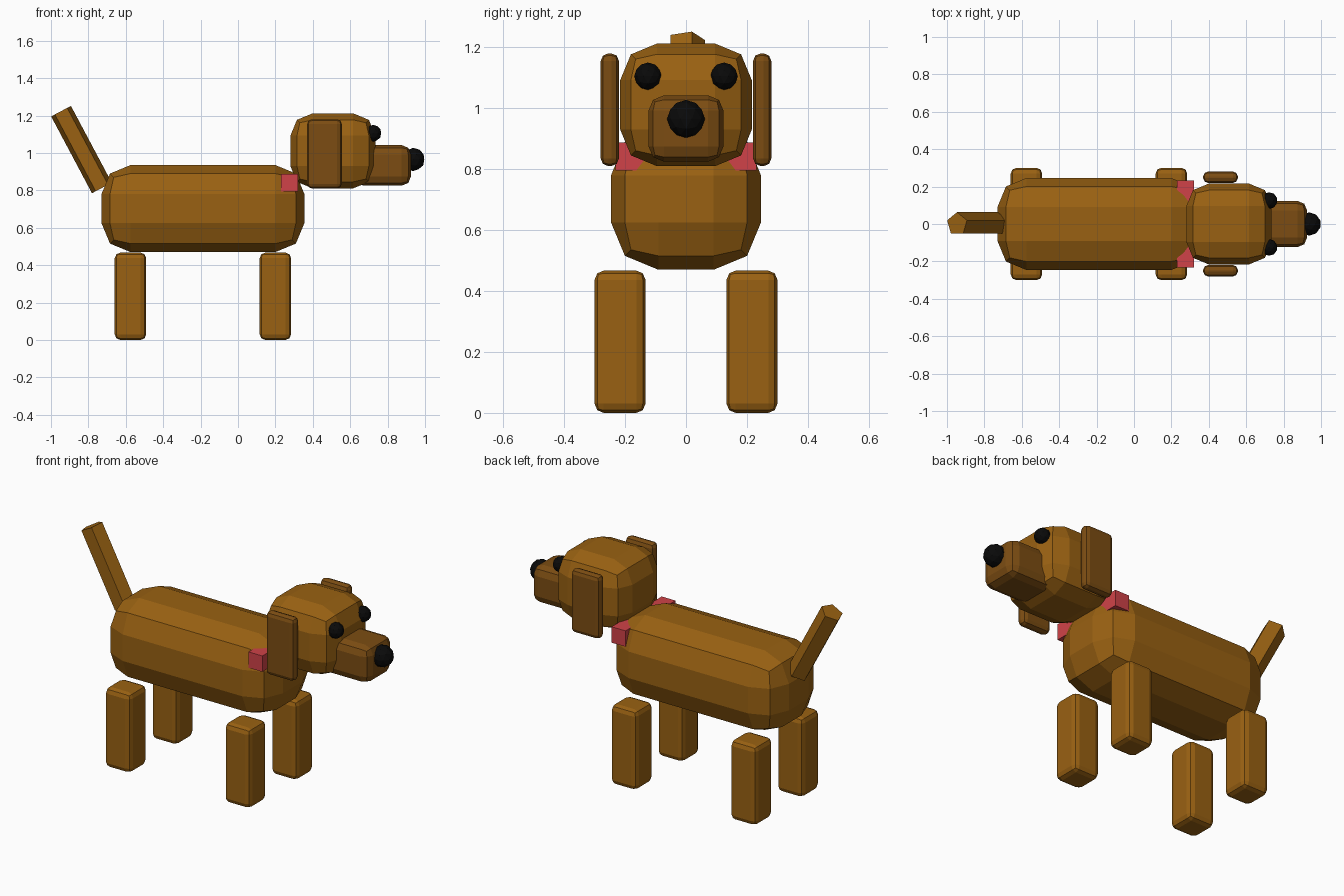
import bpy, bmesh, math
from mathutils import Matrix

default = bpy.data.objects.get("Cube")
if default:
    bpy.data.objects.remove(default, do_unlink=True)


def material(name, rgb):
    m = bpy.data.materials.new(name)
    m.use_nodes = True
    m.diffuse_color = (*rgb, 1)
    bsdf = next(n for n in m.node_tree.nodes if n.type == 'BSDF_PRINCIPLED')
    bsdf.inputs["Base Color"].default_value = (*rgb, 1)
    return m


BROWN = material("brown fur", (0.32, 0.12, 0.006))
DARK = material("dark brown fur", (0.2, 0.073, 0.006))
RED = material("red collar", (0.63, 0.055, 0.065))
BLACK = material("black", (0.003, 0.003, 0.003))


def finish(name, bm, mat):
    mesh = bpy.data.meshes.new(name)
    bm.to_mesh(mesh)
    bm.free()
    mesh.materials.append(mat)
    obj = bpy.data.objects.new(name, mesh)
    bpy.context.collection.objects.link(obj)
    return obj


def box(name, xs, ys, zs, bevel, mat):
    """Box given by its ranges, with two-step rounded edges."""
    bm = bmesh.new()
    bmesh.ops.create_cube(bm, size=1)
    for v in bm.verts:
        for i, (lo, hi) in enumerate((xs, ys, zs)):
            v.co[i] = lo if v.co[i] < 0 else hi
    obj = finish(name, bm, mat)
    if bevel:
        mod = obj.modifiers.new("rounding", 'BEVEL')
        mod.width = bevel
        mod.segments = 2
        mod.limit_method = 'NONE'
    return obj


def ball(name, centre, radius, mat):
    bm = bmesh.new()
    bmesh.ops.create_icosphere(bm, subdivisions=2, radius=radius,
                               matrix=Matrix.Translation(centre))
    return finish(name, bm, mat)


# Trunk, head and collar
box("body", (-0.73, 0.355), (-0.246, 0.246), (0.47, 0.935), 0.155, BROWN)
box("head", (0.28, 0.735), (-0.216, 0.216), (0.81, 1.212), 0.12, BROWN)
box("snout", (0.62, 0.925), (-0.123, 0.123), (0.825, 1.042), 0.05, DARK)
box("collar", (0.23, 0.32), (-0.232, 0.232), (0.795, 0.888), 0, RED)
ball("nose", (0.937, 0, 0.965), 0.062, BLACK)

# Paired parts
for side, s in (("left", 1), ("right", -1)):
    def span(a, b):
        return tuple(sorted((a * s, b * s)))
    ball(f"{side}_eye", (0.722, 0.125 * s, 1.105), 0.045, BLACK)
    box(f"{side}_ear", (0.37, 0.555), span(0.22, 0.28), (0.81, 1.18), 0.025, DARK)
    for end, x in (("front", 0.2), ("back", -0.575)):
        box(f"{end}_{side}_leg", (x - 0.084, x + 0.084), span(0.133, 0.3),
            (0, 0.467), 0.03, BROWN)

# Five-sided tail leaning backwards
bm = bmesh.new()
bmesh.ops.create_cone(
    bm, cap_ends=True, segments=5, radius1=0.063, radius2=0.063, depth=0.465,
    matrix=Matrix.Translation((-0.837, 0, 1.018))
    @ Matrix.Rotation(math.radians(-28), 4, 'Y'))
finish("tail", bm, BROWN)
